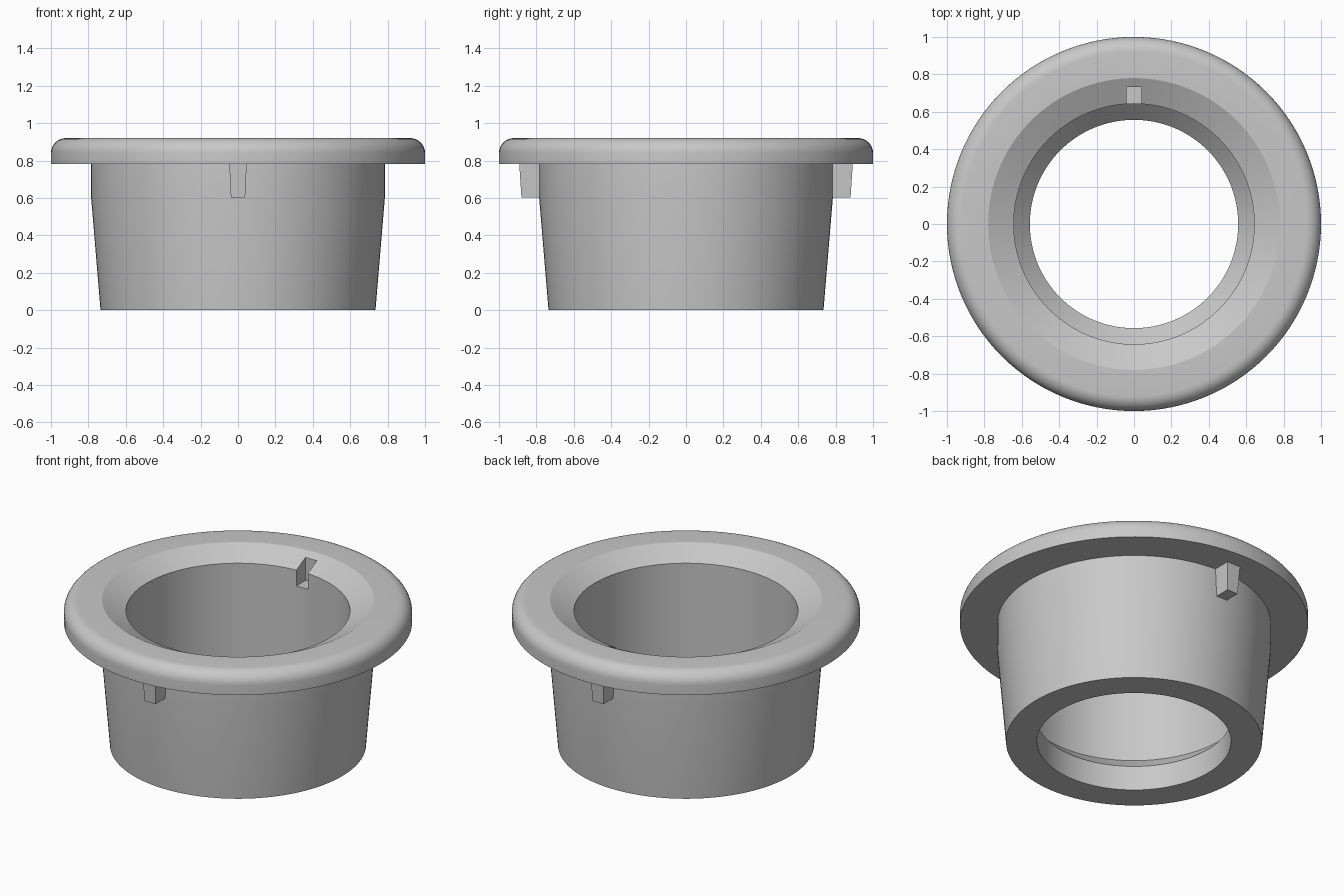
import bpy, bmesh, math
from mathutils import Matrix, Vector

default = bpy.data.objects.get("Cube")
if default:
    bpy.data.objects.remove(default, do_unlink=True)

grey = bpy.data.materials.new("plain_grey")
grey.use_nodes = True
colour = (0.58, 0.58, 0.58, 1)
grey.diffuse_color = colour
grey.node_tree.nodes["Principled BSDF"].inputs["Base Color"].default_value = colour


def finish(bm, name):
    bmesh.ops.recalc_face_normals(bm, faces=bm.faces)
    mesh = bpy.data.meshes.new(name)
    bm.to_mesh(mesh)
    bm.free()
    mesh.materials.append(grey)
    obj = bpy.data.objects.new(name, mesh)
    bpy.context.collection.objects.link(obj)
    return obj


def activate(obj):
    bpy.ops.object.select_all(action='DESELECT')
    obj.select_set(True)
    bpy.context.view_layer.objects.active = obj


def tapered_block(name, side, y_in, y_out, z_low, z_high, half_low, half_high, lean=0):
    """Block on the front (-1) or back (+1), narrowing towards its base."""
    bm = bmesh.new()
    bmesh.ops.create_cube(bm, size=2)
    for v in bm.verts:
        top = v.co.z > 0
        half = half_high if top else half_low
        y = y_in if v.co.y < 0 else y_out - (0 if top else lean)
        v.co = Vector((v.co.x * half, y * side, z_high if top else z_low))
    return finish(bm, name)


# Flanged sleeve: closed (radius, height) profile, with a rounded rim
rim = [(0.92 + 0.08 * math.cos(a), 0.84 + 0.08 * math.sin(a))
       for a in (math.radians(11.25 * i) for i in range(9))]
profile = [(0.557, 0), (0.735, 0), (0.785, 0.6), (0.785, 0.78), (1, 0.78)]
profile += rim
profile += [(0.78, 0.92), (0.643, 0.85), (0.643, 0.244), (0.557, 0.156)]

bm = bmesh.new()
verts = [bm.verts.new((r, 0, z)) for r, z in profile]
edges = [bm.edges.new((a, b)) for a, b in zip(verts, verts[1:] + verts[:1])]
bmesh.ops.spin(bm, geom=verts + edges, cent=(0, 0, 0), axis=(0, 0, 1),
               angle=math.tau, steps=128, use_merge=True)
bmesh.ops.remove_doubles(bm, verts=bm.verts, dist=0.0001)
sleeve = finish(bm, "flanged_sleeve")

# Front and back: a notch in the funnel and a locating lug under the flange
for side, place in ((-1, "front"), (1, "back")):
    cutter = tapered_block(place + "_notch_cutter", side, 0.6, 0.733,
                           0.75, 1.0, 0.04, 0.04)
    cutter.hide_render = True
    cut = sleeve.modifiers.new("notch", 'BOOLEAN')
    cut.operation = 'DIFFERENCE'
    cut.solver = 'EXACT'
    cut.object = cutter
    activate(sleeve)
    bpy.ops.object.modifier_apply(modifier=cut.name)
    bpy.data.objects.remove(cutter, do_unlink=True)
    tapered_block(place + "_lug", side, 0.75, 0.892, 0.603, 0.79,
                  0.038, 0.047, lean=0.012)

activate(sleeve)
bpy.ops.object.shade_smooth_by_angle(angle=math.radians(20))
